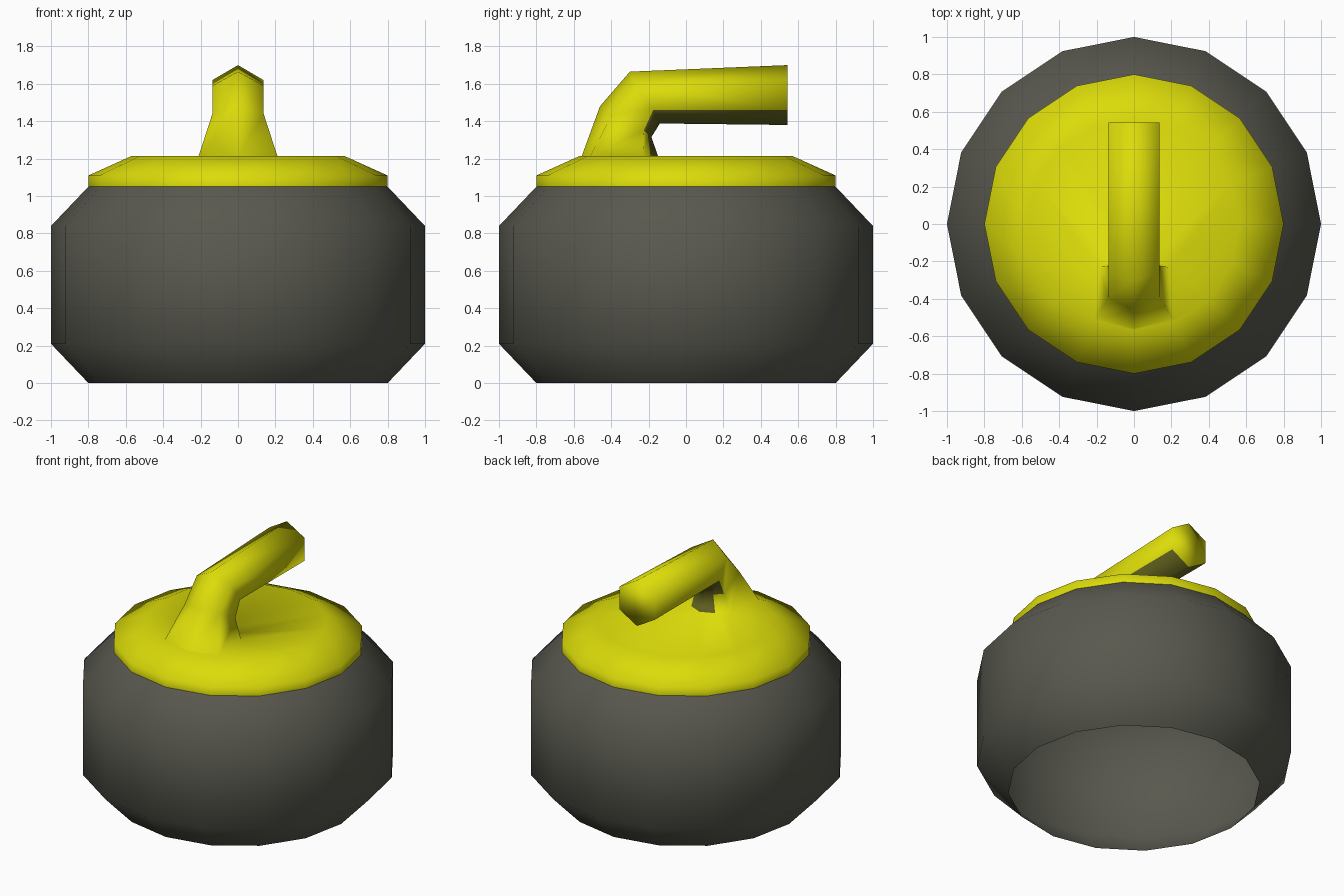
import bpy, bmesh, math

if "Cube" in bpy.data.objects:
    bpy.data.objects.remove(bpy.data.objects["Cube"])

SIDES = 16


def material(name, rgb):
    m = bpy.data.materials.new(name)
    m.diffuse_color = (*rgb, 1)
    m.use_nodes = True
    m.node_tree.nodes["Principled BSDF"].inputs["Base Color"].default_value = m.diffuse_color
    return m


def ring(bm, r, z):
    return [bm.verts.new((r * math.cos(2 * math.pi * i / SIDES),
                          r * math.sin(2 * math.pi * i / SIDES), z)) for i in range(SIDES)]


def skin(bm, rings):
    rows = []
    for a, b in zip(rings, rings[1:]):
        n = len(a)
        rows.append([bm.faces.new((a[i], a[(i + 1) % n], b[(i + 1) % n], b[i])) for i in range(n)])
    return rows


def finish(bm, name, mats):
    bmesh.ops.recalc_face_normals(bm, faces=bm.faces[:])
    for f in bm.faces:
        f.smooth = True
    me = bpy.data.meshes.new(name)
    bm.to_mesh(me)
    bm.free()
    for m in mats:
        me.materials.append(m)
    ob = bpy.data.objects.new(name, me)
    bpy.context.collection.objects.link(ob)
    return ob


granite = material("dark_granite", (0.098, 0.098, 0.078))
yellow = material("yellow_plastic", (0.71, 0.71, 0.003))
olive = material("dark_olive_underside", (0.11, 0.11, 0.012))

# Stone body: chamfered 16-sided shell, open underneath
bm = bmesh.new()
skin(bm, [ring(bm, r, z) for r, z in ((0.8, 0), (1, 0.21), (1, 0.84), (0.8, 1.05))])
finish(bm, "stone_body", [granite])

# Cap with the handle growing out of its flat top
bm = bmesh.new()
cap = [ring(bm, r, z) for r, z in ((0.8, 1.05), (0.8, 1.11), (0.567, 1.215))]
skin(bm, cap)

# Handle sections: half width, then (y, z) of outer ridge, outer side, inner side, inner ridge
sections = [
    (0.21, (-0.557, 1.215), (-0.51, 1.215), (-0.23, 1.215), (-0.15, 1.215)),
    (0.137, (-0.46, 1.48), (-0.395, 1.44), (-0.225, 1.35), (-0.185, 1.315)),
    (0.137, (-0.30, 1.665), (-0.26, 1.59), (-0.175, 1.46), (-0.14, 1.388)),
    (0.137, (0.542, 1.70), (0.542, 1.62), (0.542, 1.46), (0.542, 1.38)),
]
handle = []
for k, (w, a, b, c, d) in enumerate(sections):
    wc = 0.185 if k == 0 else w
    e = ((c[0] + d[0]) / 2, (c[1] + d[1]) / 2)  # paint edge halfway to the inner ridge
    pts = [(0, *a), (w, *b), (wc, *c), (wc / 2, *e), (0, *d),
           (-wc / 2, *e), (-wc, *c), (-w, *b)]
    handle.append([bm.verts.new(p) for p in pts])
rows = skin(bm, handle)
bm.faces.new(handle[-1])

# Dark underside of the grip, narrowing down the foot
for row, dark in zip(rows, ((3, 4), (2, 3, 4, 5), (2, 3, 4, 5))):
    for i in dark:
        row[i].material_index = 1

# Flat top of the cap, filled around the handle foot
edges = []
for loop in (cap[-1], handle[0]):
    edges += [bm.edges.get((loop[i - 1], loop[i])) for i in range(len(loop))]
bmesh.ops.triangle_fill(bm, edges=edges, use_beauty=True, normal=(0, 0, 1))
finish(bm, "cap_and_handle", [yellow, olive])
